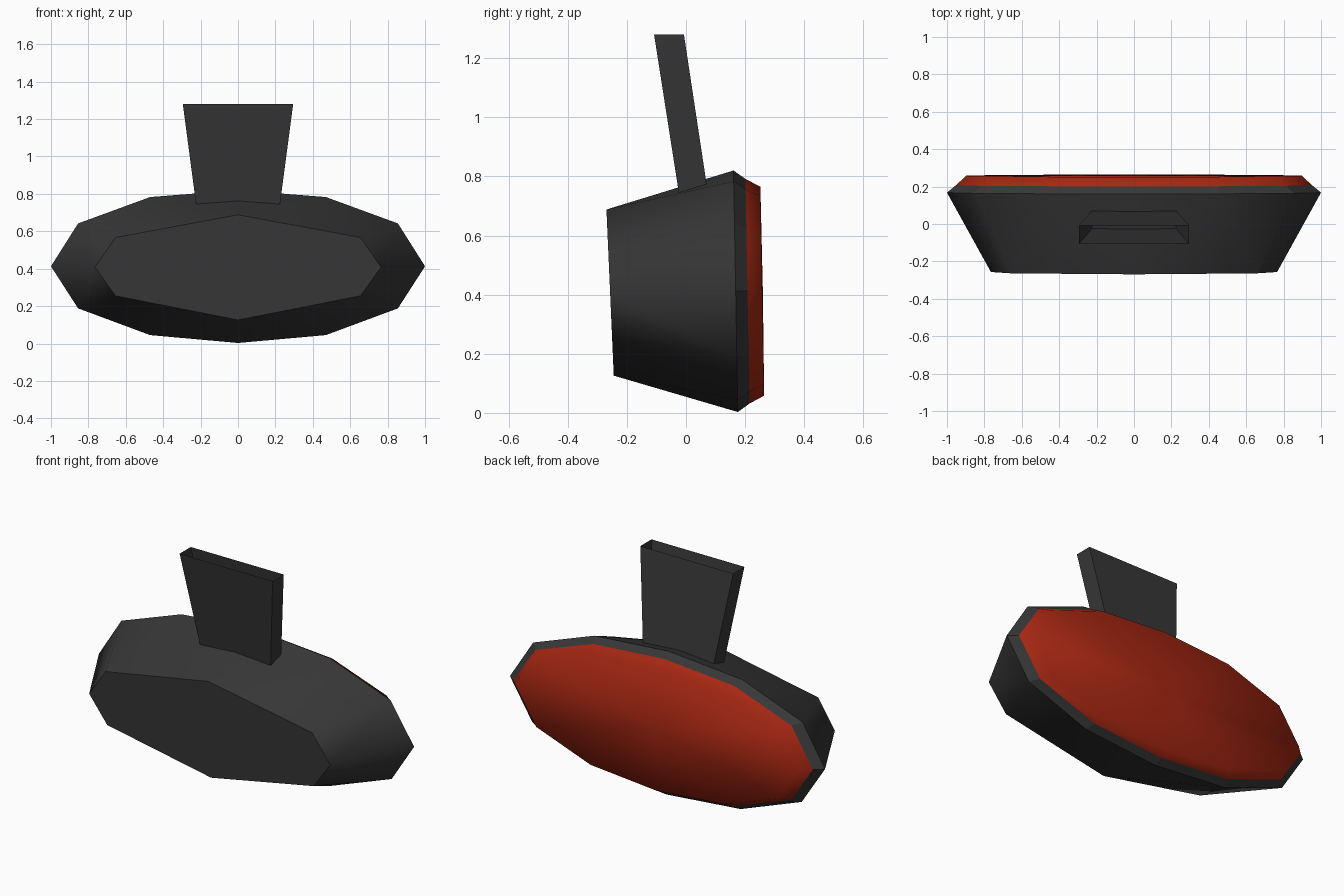
import bpy, bmesh

if "Cube" in bpy.data.objects:
    bpy.data.objects.remove(bpy.data.objects["Cube"])

def material(name, rgb):
    m = bpy.data.materials.new(name)
    m.diffuse_color = (*rgb, 1)
    m.use_nodes = True
    m.node_tree.nodes["Principled BSDF"].inputs["Base Color"].default_value = m.diffuse_color
    return m

dark = material("dark grey plastic", (0.038, 0.038, 0.038))
red = material("red lens", (0.38, 0.02, 0.006))

def finish(name, bm, mat, smooth):
    for f in bm.faces:
        f.smooth = smooth
    me = bpy.data.meshes.new(name)
    bm.to_mesh(me)
    bm.free()
    me.materials.append(mat)
    ob = bpy.data.objects.new(name, me)
    bpy.context.collection.objects.link(ob)
    return ob

def mirrored(half):
    """Close a right-hand half outline (top to bottom) by mirroring in x."""
    return half + [(-x, z) for x, z in half[-2:0:-1]]

def ring(outline, y, tilt, sx=1, sz=1, zc=0.412):
    """Place an outline on a slightly tilted upright plane."""
    return [(x * sx, y - tilt * (z - zc) * sz, zc + (z - zc) * sz) for x, z in outline]

def band(bm, lower, upper):
    a = [bm.verts.new(p) for p in lower]
    b = [bm.verts.new(p) for p in upper]
    n = len(a)
    for i in range(n):
        j = (i + 1) % n
        bm.faces.new((a[i], a[j], b[j], b[i]))
    return a, b

outer = mirrored([(0, .82), (.47, .783), (.855, .642), (1, .413),
                  (.855, .188), (.47, .045), (0, .003)])
front = mirrored([(0, .688), (.655, .567), (.765, .408), (.655, .255), (0, .126)])

rim_ring = ring(outer, .168, .018)
seam_ring = ring(outer, .208, .018, .951, .93)
lens_ring = ring(outer, .258, .018, .897, .865)
front_ring = ring(front, -.257, .044)

# Housing: hull from the small front face to the wide rim, open behind the lens
bm = bmesh.new()
for p in front_ring + rim_ring:
    bm.verts.new(p)
bmesh.ops.convex_hull(bm, input=bm.verts[:])
bm.normal_update()
back = [f for f in bm.faces if all(v.co.y > 0 for v in f.verts)]
bmesh.ops.delete(bm, geom=back, context='FACES')
cap = [f for f in bm.faces if all(v.co.y < 0 for v in f.verts)]
if len(cap) > 1:
    bmesh.ops.dissolve_faces(bm, faces=cap)
for e in bm.edges:
    if all(v.co.y < 0 for v in e.verts):
        e.smooth = False
finish("housing", bm, dark, True)

# Rim: dark chamfer around the lens
bm = bmesh.new()
band(bm, rim_ring, seam_ring)
bmesh.ops.recalc_face_normals(bm, faces=bm.faces[:])
for f in bm.faces:
    f.normal_update()
if sum(f.normal.y for f in bm.faces) < 0:
    bmesh.ops.reverse_faces(bm, faces=bm.faces[:])
finish("rim", bm, dark, False)

# Lens: red chamfer and flat back
bm = bmesh.new()
a, b = band(bm, seam_ring, lens_ring)
centre = bm.verts.new((0, .260, .412))
for i in range(len(b)):
    bm.faces.new((b[i], b[(i + 1) % len(b)], centre))
bmesh.ops.recalc_face_normals(bm, faces=bm.faces[:])
bm.normal_update()
if sum(f.normal.y for f in bm.faces) < 0:
    bmesh.ops.reverse_faces(bm, faces=bm.faces[:])
finish("lens", bm, red, True)

# Mounting bracket: tapered sleeve, open at the top, leaning forward
bm = bmesh.new()
low = [(-.224, -.024, .743), (.224, -.024, .743), (.224, .071, .765), (-.224, .071, .765)]
high = [(-.295, -.108, 1.28), (.295, -.108, 1.28), (.295, -.007, 1.28), (-.295, -.007, 1.28)]
band(bm, low, high)
finish("mounting_bracket", bm, dark, False)
